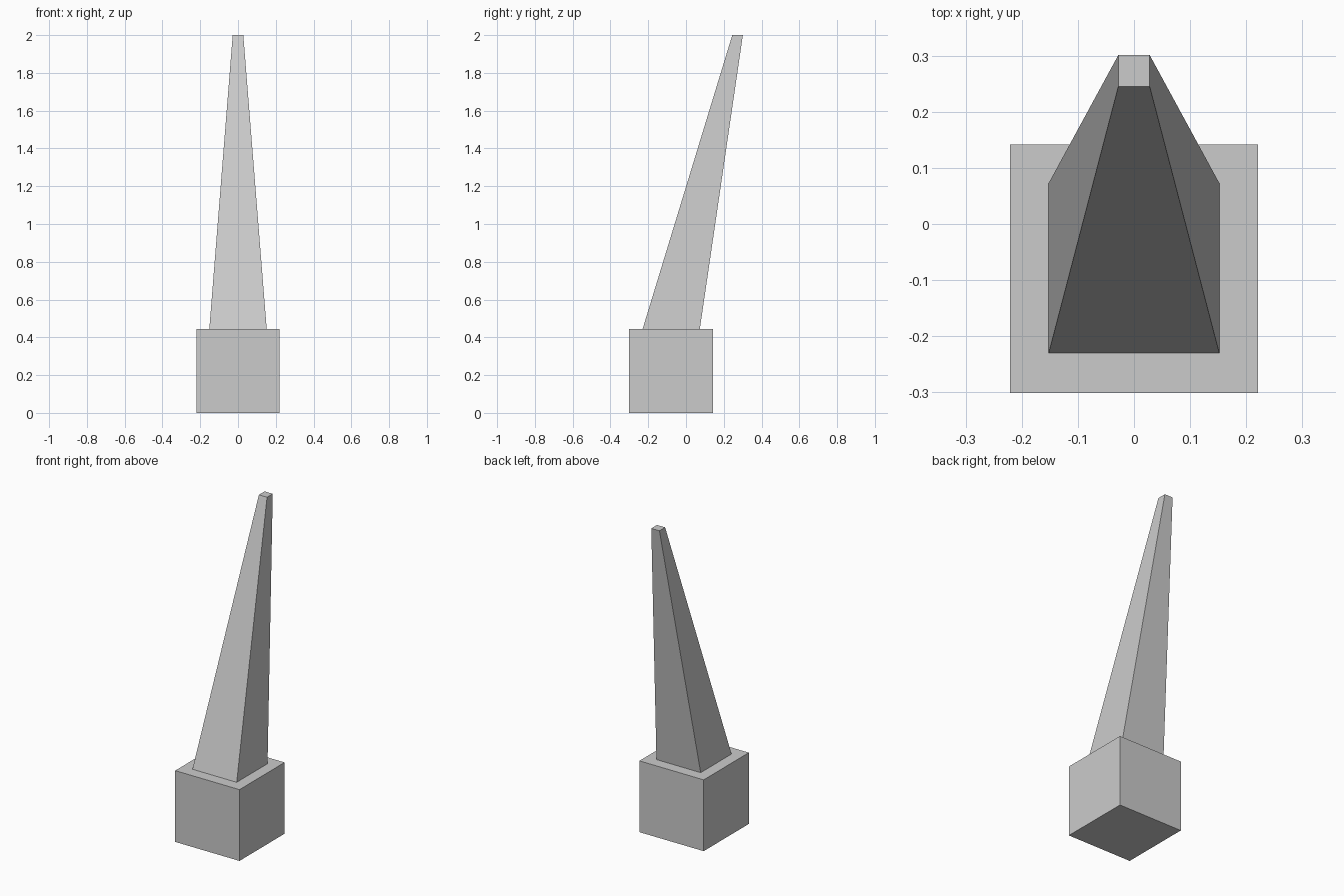
import bpy
import bmesh

if "Cube" in bpy.data.objects:
    bpy.data.objects.remove(bpy.data.objects["Cube"])


def frustum(name, bottom, top):
    """Four-sided block between two rectangles (half_x, y_min, y_max, z)."""
    bm = bmesh.new()
    rings = []
    for hx, y0, y1, z in (bottom, top):
        corners = ((-hx, y0), (hx, y0), (hx, y1), (-hx, y1))
        rings.append([bm.verts.new((x, y, z)) for x, y in corners])
    low, high = rings
    bm.faces.new(low[::-1])
    bm.faces.new(high)
    for i in range(4):
        j = (i + 1) % 4
        bm.faces.new((low[i], low[j], high[j], high[i]))
    mesh = bpy.data.meshes.new(name)
    bm.to_mesh(mesh)
    bm.free()
    obj = bpy.data.objects.new(name, mesh)
    bpy.context.collection.objects.link(obj)
    return obj


BASE_TOP = 0.443

# Square base block
frustum("base_block", (0.221, -0.301, 0.142, 0), (0.221, -0.301, 0.142, BASE_TOP))

# Tapered spire leaning towards the back
frustum("leaning_spire", (0.152, -0.23, 0.073, BASE_TOP), (0.028, 0.245, 0.301, 2.0))
